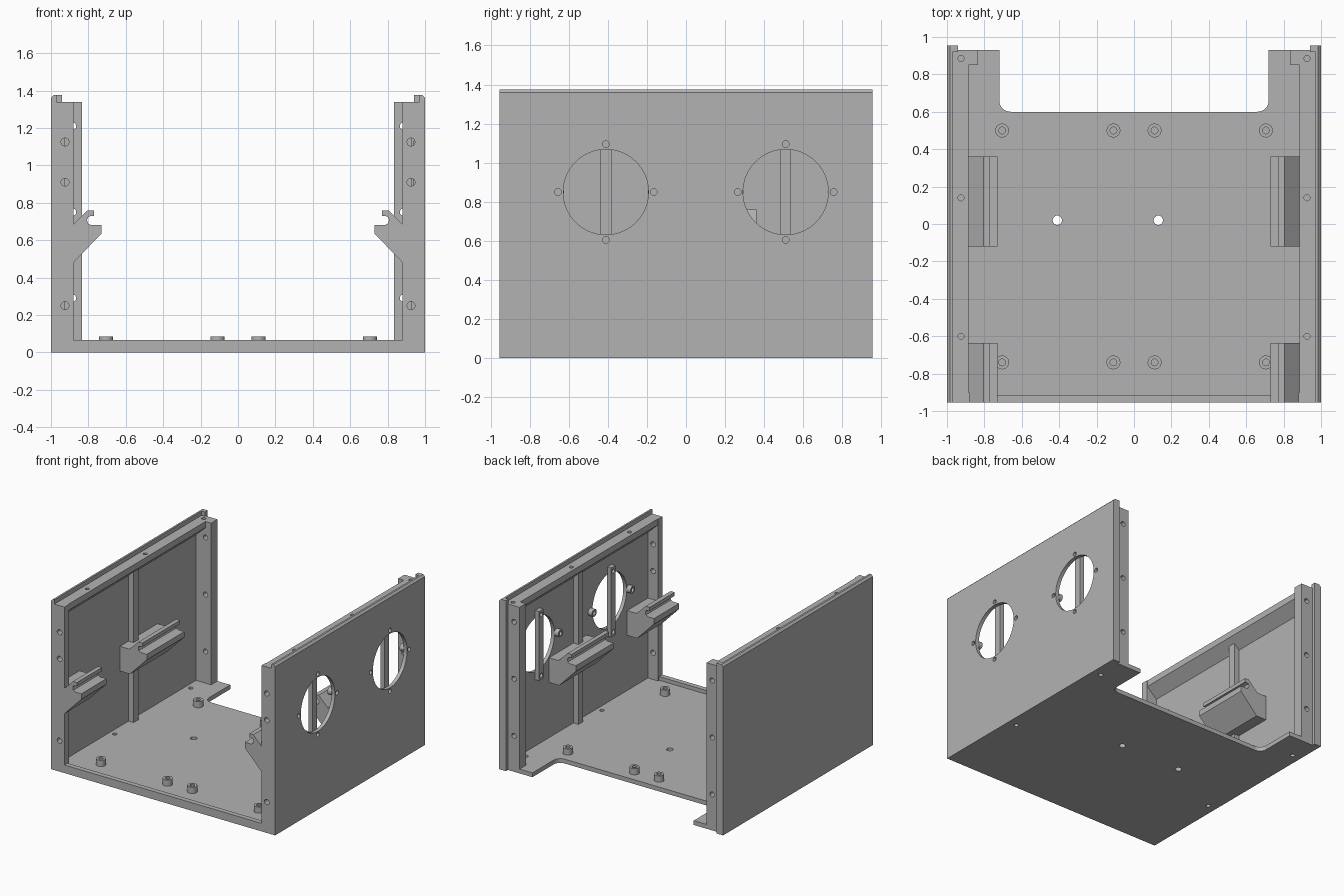
import bpy, bmesh, math
from mathutils import Vector, Matrix

if "Cube" in bpy.data.objects:
    bpy.data.objects.remove(bpy.data.objects["Cube"], do_unlink=True)

grey = bpy.data.materials.new("plain_grey")
grey.use_nodes = True
COLOR = (0.45, 0.45, 0.45, 1)
grey.diffuse_color = COLOR
grey.node_tree.nodes["Principled BSDF"].inputs["Base Color"].default_value = COLOR


def finish(name, bm):
    bmesh.ops.recalc_face_normals(bm, faces=bm.faces)
    mesh = bpy.data.meshes.new(name)
    bm.to_mesh(mesh)
    bm.free()
    mesh.materials.append(grey)
    ob = bpy.data.objects.new(name, mesh)
    bpy.context.collection.objects.link(ob)
    return ob


def prism(name, points, axis, lo, hi):
    """Extrude a 2D outline along z (points are x,y) or y (points are x,z)."""
    def place(p, d):
        return (p[0], p[1], d) if axis == "z" else (p[0], d, p[1])
    bm = bmesh.new()
    face = bm.faces.new([bm.verts.new(place(p, lo)) for p in points])
    new = bmesh.ops.extrude_face_region(bm, geom=[face])["geom"]
    shift = Vector(place((0, 0), hi - lo))
    bmesh.ops.translate(bm, vec=shift, verts=[v for v in new if isinstance(v, bmesh.types.BMVert)])
    return finish(name, bm)


def box(name, x, y, z):
    return prism(name, [(x[0], y[0]), (x[1], y[0]), (x[1], y[1]), (x[0], y[1])], "z", *z)


def add_rod(bm, center, axis, radius, length, segments=32):
    turn = {"x": Matrix.Rotation(math.pi / 2, 4, "Y"),
            "y": Matrix.Rotation(math.pi / 2, 4, "X"), "z": Matrix()}[axis]
    bmesh.ops.create_cone(bm, cap_ends=True, segments=segments, radius1=radius, radius2=radius,
                          depth=length, matrix=Matrix.Translation(center) @ turn)


def drill(ob, holes):
    """Cut cylinders (center, axis, radius, length) out of a part."""
    bm = bmesh.new()
    for center, axis, radius, length in holes:
        add_rod(bm, center, axis, radius, length, 64 if radius > 0.1 else 24)
    cutter = finish("cutter", bm)
    cutter.hide_render = True
    mod = ob.modifiers.new("holes", "BOOLEAN")
    mod.operation, mod.solver, mod.object = "DIFFERENCE", "EXACT", cutter
    graph = bpy.context.evaluated_depsgraph_get()
    mesh = bpy.data.meshes.new_from_object(ob.evaluated_get(graph))
    ob.modifiers.clear()
    ob.data = mesh
    bpy.data.objects.remove(cutter, do_unlink=True)


FRONT, BACK, POST_BACK = -0.955, 0.955, 0.93
FLOOR, RAIL_TOP, TOP = 0.035, 1.34, 1.375
INNER = 0.97

# Floor with rounded notch at the back
notch_x, notch_y, r = 0.72, 0.6, 0.06
arc = [(notch_x - r + r * math.cos(a), notch_y + r + r * math.sin(a))
       for a in [-math.pi / 2 + i * math.pi / 16 for i in range(9)]]
outline = [(-1, FRONT), (1, FRONT), (1, POST_BACK), (notch_x, POST_BACK)]
outline += arc[::-1] + [(-x, y) for x, y in arc] + [(-notch_x, POST_BACK), (-1, POST_BACK)]
floor = prism("floor", outline, "z", 0, FLOOR)
drill(floor, [((x, y, 0), "z", rad, 0.2) for x, y, rad in
              [(-0.41, 0.02, 0.025), (0.13, 0.02, 0.025)] +
              [(s * 0.925, y, 0.018) for s in (-1, 1) for y in (-0.25, 0.72)]])
box("front_sill", (-0.9, 0.9), (FRONT, -0.915), (0, 0.065))

# Mounting bosses
for y in (-0.74, 0.5):
    for x in (-0.705, -0.11, 0.11, 0.705):
        bm = bmesh.new()
        add_rod(bm, (x, y, 0.0525), "z", 0.037, 0.065)
        boss = finish("mounting_boss", bm)
        drill(boss, [((x, y, 0.085), "z", 0.018, 0.08)])

FANS, FAN_Z, FAN_R, SCREW = (-0.41, 0.51), 0.85, 0.218, 0.245
OFFSETS = [(SCREW, 0), (-SCREW, 0), (0, SCREW), (0, -SCREW)]

hook = [(INNER, 0.48), (0.88, 0.48), (0.73, 0.635), (0.73, 0.68), (0.785, 0.68), (0.802, 0.69),
        (0.807, 0.707), (0.802, 0.724), (0.785, 0.73), (0.77, 0.73), (0.77, 0.76), (0.805, 0.76),
        (0.885, 0.68), (INNER, 0.68)]
rail = [(0.98, RAIL_TOP), (0.885, RAIL_TOP), (0.885, 1.29), (INNER, 1.21), (0.98, 1.21)]
wall = [(INNER, 0), (1, 0), (1, TOP - 0.015), (0.985, TOP), (INNER, TOP)]

for s, side in ((1, "left"), (-1, "right")):
    def flip(pts):
        return [(s * x, z) for x, z in pts]

    def span(a, b):
        return tuple(sorted((s * a, s * b)))

    # Side wall, with fan openings on one side only
    panel = prism(side + "_wall", flip(wall), "y", FRONT, BACK)
    if s == 1:
        holes = []
        for fy in FANS:
            holes.append(((1, fy, FAN_Z), "x", FAN_R, 0.3))
            holes += [((1, fy + a, FAN_Z + b), "x", 0.017, 0.3) for a, b in OFFSETS]
        drill(panel, holes)

    # Front flange, top rail and back post with their screw holes
    flange = box(side + "_front_flange", span(0.88, 0.985), (FRONT, -0.9), (0, RAIL_TOP))
    drill(flange, [((s * 0.925, FRONT, z), "y", 0.021, 0.3) for z in (0.25, 0.91, 1.125)])
    bar = prism(side + "_top_rail", flip(rail), "y", FRONT, 0.87)
    drill(bar, [((s * 0.925, y, RAIL_TOP), "z", 0.016, 0.1) for y in (-0.6, 0.14)])
    post = box(side + "_back_post", span(0.835, 0.985), (0.85, POST_BACK), (0, RAIL_TOP))
    drill(post, [((s * 0.885, POST_BACK, z), "y", 0.02, 0.3) for z in (0.29, 0.75, 1.21)] +
          [((s * 0.925, 0.885, RAIL_TOP), "z", 0.016, 0.1)])
    box(side + "_back_lip", span(0.94, 0.985), (POST_BACK - 0.01, BACK), (0, TOP))

    # Wall rib and hooked brackets
    box(side + "_wall_rib", span(0.925, 0.98), (-0.01, 0.05), (0.02, 1.3))
    for lo, hi in ((FRONT, -0.635), (-0.12, 0.36)):
        prism(side + "_hook_bracket", flip(hook), "y", lo, hi)

# Fan struts and screw ears inside the left wall
for fy in FANS:
    strut = box("fan_strut", (0.935, 0.972), (fy - 0.028, fy + 0.028),
                (FAN_Z - SCREW - 0.035, FAN_Z + SCREW + 0.035))
    drill(strut, [((0.95, fy, FAN_Z + b), "x", 0.017, 0.2) for b in (-SCREW, SCREW)])
    for a in (-SCREW, SCREW):
        bm = bmesh.new()
        add_rod(bm, (0.953, fy + a, FAN_Z), "x", 0.03, 0.038)
        ear = finish("fan_screw_ear", bm)
        drill(ear, [((0.95, fy + a, FAN_Z), "x", 0.017, 0.2)])
